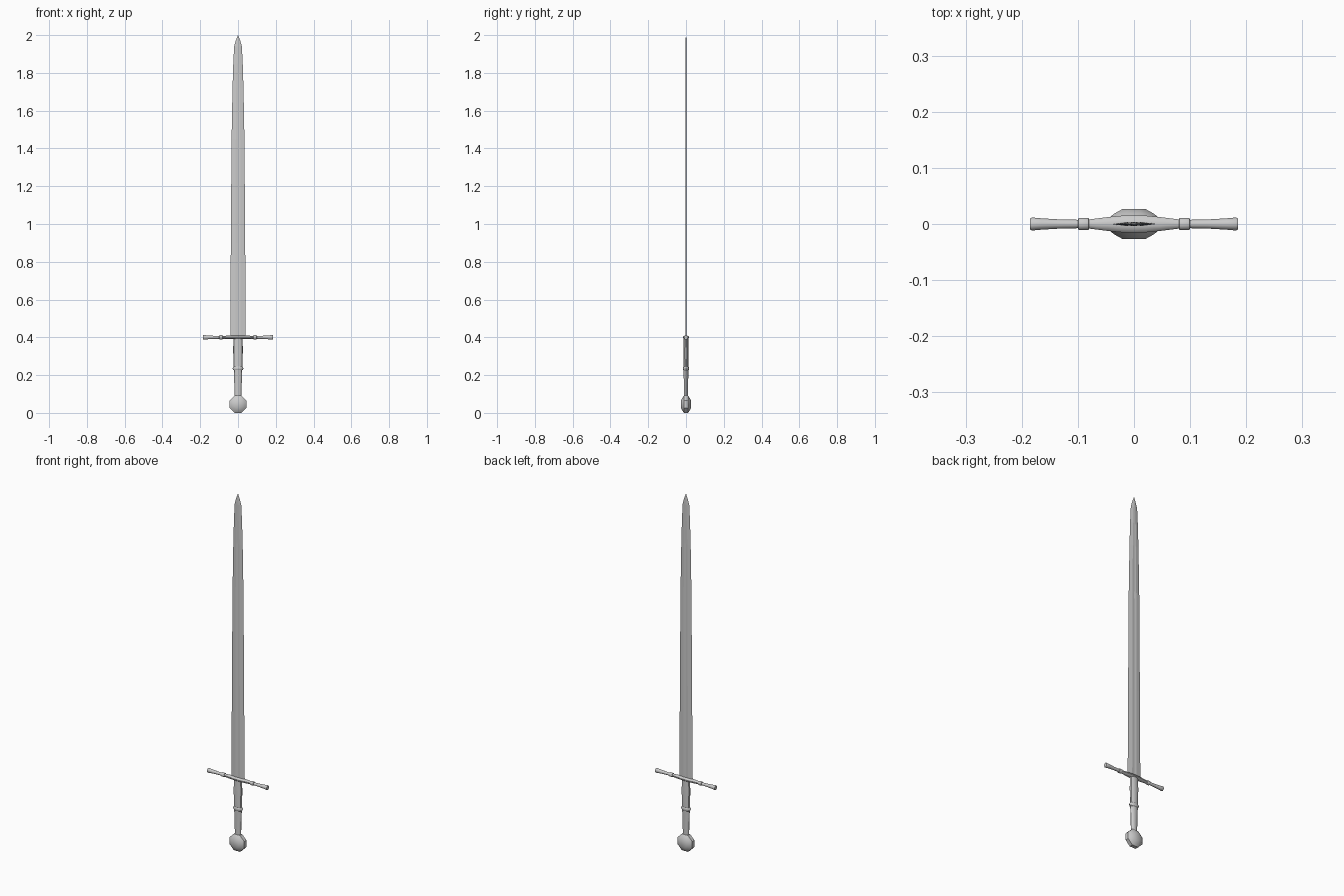
import bpy, bmesh
from math import cos, sin, pi
from mathutils import Vector

if "Cube" in bpy.data.objects:
    bpy.data.objects.remove(bpy.data.objects["Cube"])


def loft(name, rings, smooth=True, angle=35):
    """Skin a list of equal-length closed rings and cap both ends."""
    bm = bmesh.new()
    loops = [[bm.verts.new(p) for p in ring] for ring in rings]
    n = len(loops[0])
    for a, b in zip(loops, loops[1:]):
        for i in range(n):
            j = (i + 1) % n
            bm.faces.new((a[i], a[j], b[j], b[i]))
    bm.faces.new(loops[0])
    bm.faces.new(loops[-1])
    bmesh.ops.remove_doubles(bm, verts=bm.verts, dist=1e-5)
    bmesh.ops.recalc_face_normals(bm, faces=bm.faces)
    mesh = bpy.data.meshes.new(name)
    bm.to_mesh(mesh)
    bm.free()
    obj = bpy.data.objects.new(name, mesh)
    bpy.context.collection.objects.link(obj)
    if smooth:
        bpy.ops.object.select_all(action='DESELECT')
        obj.select_set(True)
        bpy.context.view_layer.objects.active = obj
        bpy.ops.object.shade_smooth_by_angle(angle=angle * pi / 180)
    return obj


def oval(a, b, n, phase=0.0):
    return [(a * cos(2 * pi * (i + phase) / n), b * sin(2 * pi * (i + phase) / n))
            for i in range(n)]


# Blade: sharp edges with a shallow central groove, fading towards the point
def blade_ring(z, w, t, groove):
    half = [(w, 0), (0.35 * w, t), (0, t * groove), (-0.35 * w, t)]
    pts = half + [(-x, -y) for x, y in half]
    return [Vector((x, y, z)) for x, y in pts]


blade_rows = [(0.395, 0.041, 0.0035, 0.6), (0.9, 0.038, 0.0034, 0.6),
              (1.45, 0.034, 0.0032, 0.6), (1.72, 0.029, 0.003, 0.7),
              (1.85, 0.025, 0.003, 1.1), (1.94, 0.0205, 0.0028, 1.2),
              (1.97, 0.012, 0.002, 1.2), (2.0, 0.0006, 0.0004, 1.2)]
loft("blade", [blade_ring(*r) for r in blade_rows], smooth=False)

# Crossguard: waisted bar along x with a collar on each arm and flared ends
guard_half = [(0.0, 0.016, 0.010), (0.02, 0.0155, 0.010), (0.045, 0.013, 0.0095),
              (0.08, 0.0085, 0.008), (0.081, 0.0105, 0.0105), (0.084, 0.0115, 0.0115),
              (0.096, 0.0115, 0.0115), (0.099, 0.0105, 0.0105), (0.1, 0.0078, 0.0078),
              (0.13, 0.0083, 0.0085), (0.165, 0.0105, 0.011), (0.182, 0.012, 0.013),
              (0.185, 0.0105, 0.0115)]
guard_rows = [(-x, a, b) for x, a, b in reversed(guard_half[1:])] + guard_half
loft("crossguard", [[Vector((x, y, 0.4 + z)) for y, z in oval(a, b, 12, 0.5)]
                    for x, a, b in guard_rows])

# Grip: oval taper, with a raised ring partway down
grip_rows = [(0.085, 0.018, 0.011), (0.15, 0.0195, 0.0115), (0.226, 0.0225, 0.0125),
             (0.228, 0.026, 0.0145), (0.233, 0.028, 0.0155), (0.238, 0.028, 0.0155),
             (0.243, 0.026, 0.0145), (0.245, 0.0235, 0.013), (0.33, 0.0255, 0.0135),
             (0.395, 0.0245, 0.0125)]
loft("grip", [[Vector((x, y, z)) for x, y in oval(a, b, 12)] for z, a, b in grip_rows])

# Pommel: eight-sided wheel turned around the y axis, bevelled to flat faces
pommel_half = [(0.010, 0.0495), (0.018, 0.039), (0.0265, 0.0225)]
pommel_rows = [(-y, r) for y, r in reversed(pommel_half)] + pommel_half
loft("pommel", [[Vector((x, y, 0.048 + z)) for x, z in oval(r, r, 8, 0.5)]
                for y, r in pommel_rows], angle=40)

# Rest the pommel on the floor
low = min(v.co.z for v in bpy.data.objects["pommel"].data.vertices)
for v in bpy.data.objects["pommel"].data.vertices:
    v.co.z -= low
